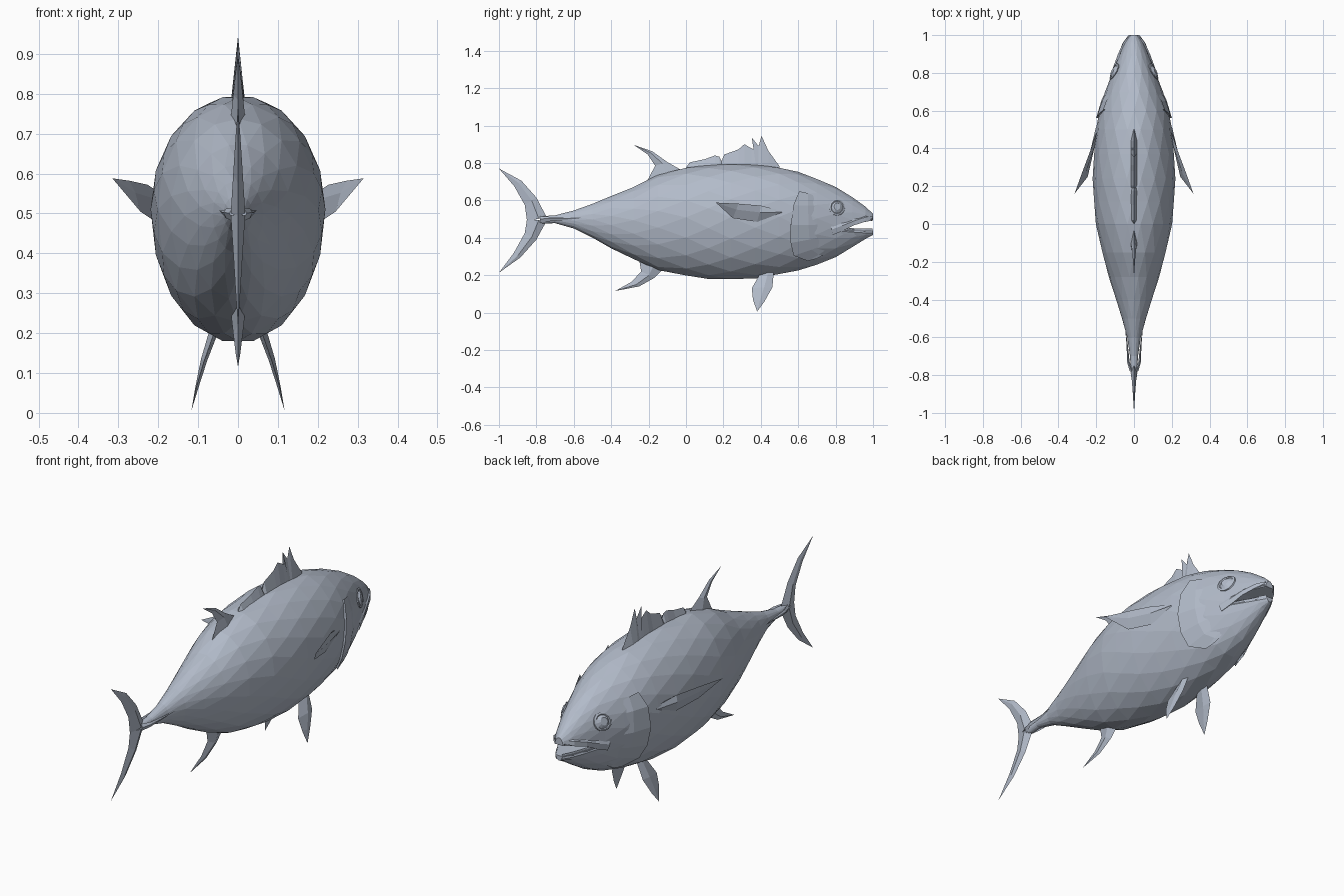
import bpy, bmesh, math
from mathutils import Vector

if "Cube" in bpy.data.objects:
    bpy.data.objects.remove(bpy.data.objects["Cube"])

skin = bpy.data.materials.new("blue_grey_skin")
skin.diffuse_color = (0.45, 0.50, 0.59, 1)
skin.use_nodes = True
skin.node_tree.nodes["Principled BSDF"].inputs["Base Color"].default_value = skin.diffuse_color

# Body stations: y, top z, bottom z, half width
BODY = [(-0.77, .515, .475, .017), (-0.70, .52, .478, .021), (-0.60, .545, .45, .036),
        (-0.50, .582, .40, .063), (-0.40, .622, .345, .095), (-0.28, .672, .285, .132),
        (-0.15, .735, .23, .168), (0.0, .775, .197, .2), (0.12, .787, .183, .212),
        (0.24, .793, .178, .217), (0.37, .79, .185, .212), (0.5, .775, .205, .2),
        (0.6, .75, .228, .183), (0.7, .715, .255, .152), (0.8, .67, .298, .115),
        (0.89, .617, .35, .08), (0.96, .565, .395, .05), (1.0, .528, .415, .025)]


def make(name, verts, faces, mirror=False):
    me = bpy.data.meshes.new(name)
    me.from_pydata([tuple(v) for v in verts], [], faces)
    bm = bmesh.new()
    bm.from_mesh(me)
    if mirror:
        copy = bmesh.ops.duplicate(bm, geom=bm.verts[:] + bm.edges[:] + bm.faces[:])
        for v in copy["geom"]:
            if isinstance(v, bmesh.types.BMVert):
                v.co.x *= -1
    bmesh.ops.remove_doubles(bm, verts=bm.verts[:], dist=1e-5)
    bmesh.ops.recalc_face_normals(bm, faces=bm.faces[:])
    bm.to_mesh(me)
    bm.free()
    me.materials.append(skin)
    ob = bpy.data.objects.new(name, me)
    bpy.context.collection.objects.link(ob)
    return ob


def section(y):
    """Centre height, upper radius, lower radius and half width at y."""
    for a, b in zip(BODY, BODY[1:]):
        if y <= b[0]:
            break
    t = (y - a[0]) / (b[0] - a[0])
    top, bot, w = (a[i] + (b[i] - a[i]) * t for i in (1, 2, 3))
    zc = bot + 0.54 * (top - bot)
    return zc, top - zc, zc - bot, w


def on_skin(y, z, off):
    """Point on the right flank, pushed out from the body by off."""
    zc, up, down, w = section(y)
    d = z - zc
    x = w * math.sqrt(max(0, 1 - (d / (up if d > 0 else down)) ** 2))
    k = 1 + off / math.hypot(x, d)
    return Vector((x * k, y, zc + d * k))


def grid_faces(rows, cols, closed=False):
    return [(r * cols + c, r * cols + (c + 1) % cols, (r + 1) * cols + (c + 1) % cols,
             (r + 1) * cols + c) for r in range(rows - 1) for c in range(cols if closed else cols - 1)]


# Body: staggered rings joined by triangles give the faceted skin
N = 18
verts, faces = [], []
for i, (y, top, bot, w) in enumerate(BODY):
    zc, up, down, w = section(y)
    for j in range(N):
        a = 2 * math.pi * (j + 0.5 * (i % 2)) / N
        c = math.cos(a)
        verts.append((w * 1.01 * math.sin(a), y, zc + 1.01 * c * (up if c > 0 else down)))
for i in range(len(BODY) - 1):
    for j in range(N):
        a, b = i * N + j, i * N + (j + 1) % N
        c, d = a + N, b + N
        faces += [(a, b, c), (b, d, c)] if i % 2 == 0 else [(a, b, d), (a, d, c)]
faces += [tuple(range(N)), tuple(range((len(BODY) - 1) * N, len(BODY) * N))]
body = make("body", verts, faces)

# Open mouth, cut as a wedge
wedge = [(.82, .449), (1.05, .437), (1.05, .502), (.90, .474)]
cutter = make("mouth_cutter", [(x, y, z) for x in (-.3, .3) for y, z in wedge],
              [(0, 1, 2, 3), (4, 5, 6, 7)] + [(i, (i + 1) % 4, 4 + (i + 1) % 4, 4 + i) for i in range(4)])
cutter.hide_render = True
mod = body.modifiers.new("mouth", 'BOOLEAN')
mod.object, mod.operation, mod.solver = cutter, 'DIFFERENCE', 'EXACT'
bpy.context.view_layer.objects.active = body
bpy.ops.object.modifier_apply(modifier=mod.name)
bpy.data.objects.remove(cutter)


def fin(name, lead, trail, thick, mirror=False):
    """Diamond-section blade running from the root to a pointed tip."""
    lead, trail = ([Vector(p if len(p) == 3 else (0, *p)) for p in e] for e in (lead, trail))
    n = len(lead)
    nrm = (lead[1] - trail[1]).cross(lead[-1] - lead[0]).normalized()
    verts = []
    for i, (a, b) in enumerate(zip(lead, trail)):
        t = nrm * thick * (1 - i / (n - 1))
        m = a * 0.6 + b * 0.4
        verts += [a, m + t, b, m - t]
    tip = len(verts) - 4
    faces = [(0, 1, 2, 3)] + grid_faces(n - 1, 4, True)
    faces += [(tip - 4 + c, tip - 4 + (c + 1) % 4, tip) for c in range(4)]
    return make(name, verts, faces, mirror)


# Tail lobes
fin("tail_upper_lobe", [(-.745, .51), (-.80, .615), (-.88, .705), (-1, .77)],
    [(-.85, .49), (-.862, .575), (-.918, .675), (-1, .77)], .018)
fin("tail_lower_lobe", [(-.745, .49), (-.80, .39), (-.885, .295), (-1, .213)],
    [(-.85, .50), (-.862, .425), (-.92, .32), (-1, .213)], .018)
# Keel on each side of the tail stem
fin("tail_keel", [(.012, -.78, .515), (.03, -.73, .512), (.036, -.64, .508), (.05, -.52, .51)],
    [(.012, -.78, .48), (.03, -.73, .488), (.036, -.64, .495), (.05, -.52, .51)], .01, True)
# Rear fins above and below
fin("rear_dorsal_fin", [(-.03, .765), (-.10, .805), (-.18, .862), (-.28, .897)],
    [(-.21, .70), (-.165, .785), (-.205, .845), (-.28, .897)], .018)
fin("anal_fin", [(-.12, .235), (-.17, .185), (-.25, .14), (-.38, .115)],
    [(-.25, .28), (-.24, .22), (-.29, .165), (-.38, .115)], .018)
# Paired fins
fin("pectoral_fin", [(.19, .51, .545), (.227, .40, .572), (.272, .28, .582), (.315, .16, .588)],
    [(.19, .51, .53), (.215, .38, .485), (.245, .25, .505), (.315, .16, .588)], .012, True)
fin("pelvic_fin", [(.055, .47, .225), (.085, .462, .135), (.103, .42, .06), (.117, .38, .005)],
    [(.055, .40, .215), (.085, .352, .13), (.103, .358, .07), (.117, .38, .005)], .012, True)

# Spiny front dorsal fin: wedge section under a jagged crest
CREST = [(.0, .775), (.02, .803), (.10, .82), (.155, .84), (.178, .833), (.19, .81), (.205, .845),
         (.28, .872), (.312, .90), (.35, .878), (.375, .868), (.352, .935), (.388, .89),
         (.404, .945), (.44, .865), (.50, .782)]
verts = []
base_y = 0
for y, z in CREST:
    base_y = max(base_y, y)
    w = .018 if 0 < y < .5 else .004
    verts += [(-w, base_y, section(base_y)[0] + section(base_y)[1] - .01), (0, y, z),
              (w, base_y, section(base_y)[0] + section(base_y)[1] - .01)]
last = len(verts) - 3
make("front_dorsal_fin", verts, grid_faces(len(CREST), 3, True) + [(0, 1, 2), (last, last + 1, last + 2)])


def plate(name, back, front, offsets):
    """Raised patch that follows the flank between two edges."""
    n = len(offsets)
    verts = []
    for a, b in zip(back, front):
        for i, off in enumerate(offsets):
            t = max(0, i - 1) / (n - 2)
            verts.append(on_skin(a[0] + (b[0] - a[0]) * t, a[1] + (b[1] - a[1]) * t, off))
    make(name, verts, grid_faces(len(back), n), True)


# Gill covers, lifted along the rear edge and blending into the cheek
plate("gill_cover",
      [(.605, .64), (.575, .57), (.56, .47), (.56, .38), (.575, .315), (.65, .288), (.70, .30)],
      [(.70, .625), (.73, .57), (.75, .47), (.76, .41), (.77, .37), (.77, .345), (.76, .325)],
      (-.02, .013, .008, -.006))
# Upper lip plates
plate("upper_lip", [(.785, .42), (.84, .442), (.90, .47), (.96, .486), (.998, .498)],
      [(.772, .475), (.83, .492), (.90, .512), (.96, .527), (.998, .522)], (-.01, .009, .009, -.008))
# Lower lip plates
plate("lower_lip", [(.83, .425), (.90, .42), (.96, .418), (.998, .422)],
      [(.83, .45), (.90, .445), (.96, .442), (.998, .44)], (-.01, .005, .005, -.01))

# Eyes: shallow domes set in the cheek
cy, cz, r = .808, .56, .042
rings = [(1, -.012), (1, .007), (.8, .009), (.72, .005), (.4, .014)]
verts = [on_skin(cy + r * k * math.cos(t * math.pi / 6), cz + r * k * math.sin(t * math.pi / 6), off)
         for k, off in rings for t in range(12)]
make("eye", verts, grid_faces(len(rings), 12, True) + [tuple(range(48, 60))], True)
